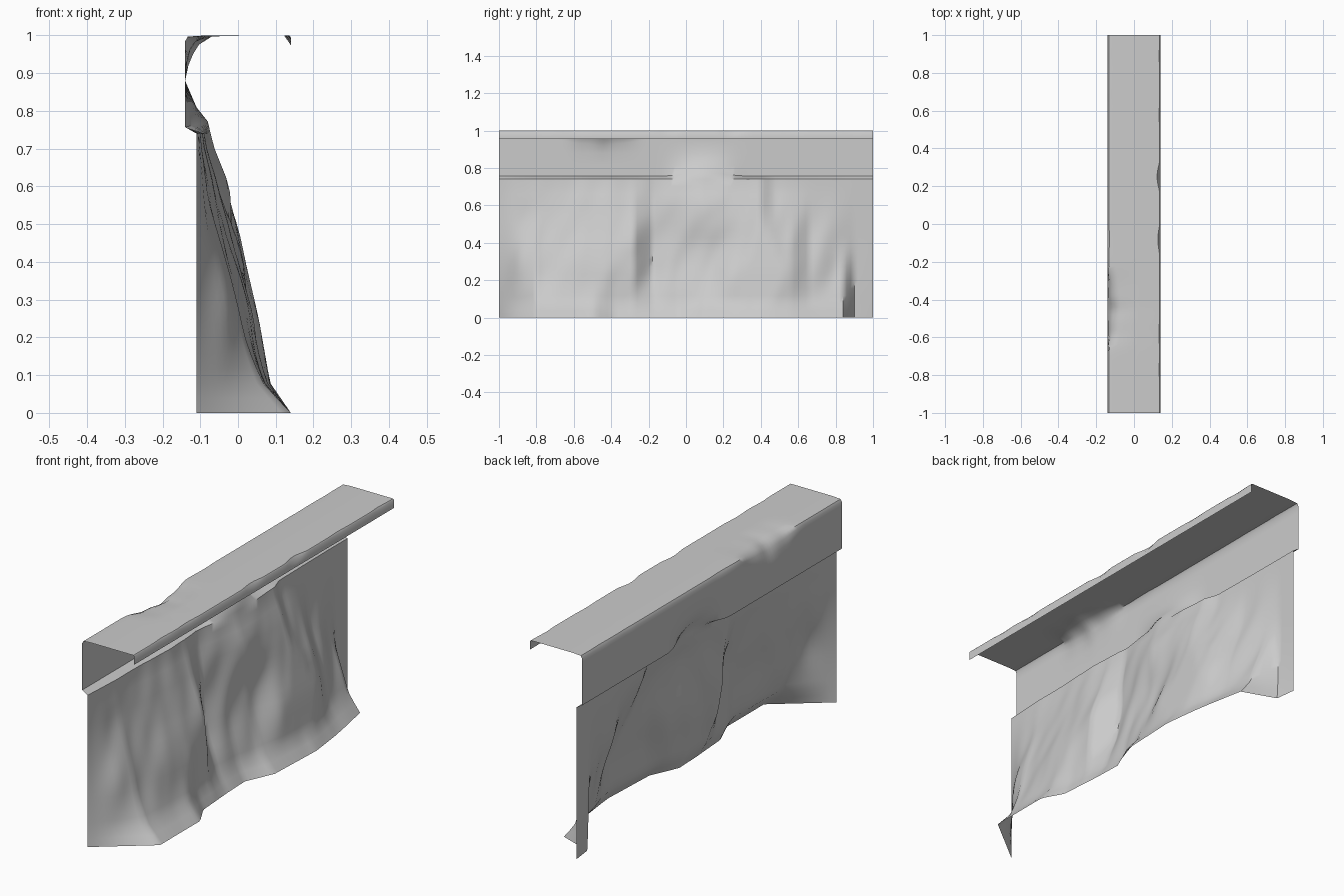
import bpy, bmesh, math
from mathutils import Vector, noise

cube = bpy.data.objects.get("Cube")
if cube:
    bpy.data.objects.remove(cube, do_unlink=True)

stone = bpy.data.materials.new("grey_stone")
stone.use_nodes = True
GREY = (0.6, 0.6, 0.6, 1)
stone.diffuse_color = GREY
stone.node_tree.nodes["Principled BSDF"].inputs["Base Color"].default_value = GREY


def interp(xs, vs, x):
    """Piecewise linear lookup."""
    for i in range(len(xs) - 1):
        if x <= xs[i + 1]:
            t = (x - xs[i]) / (xs[i + 1] - xs[i])
            return vs[i] + (vs[i + 1] - vs[i]) * max(t, 0)
    return vs[-1]


def fade(y):
    """Calm the surface at both ends."""
    return min(1, (1 - abs(y)) / 0.12)


def bump(y, centre, width):
    """Soft hump along the length."""
    t = min(1, abs(y - centre) / width)
    return 0.5 + 0.5 * math.cos(math.pi * t)


def rough(y, z, scale, seed):
    return noise.noise(Vector((y * scale, z * scale * 0.5, seed)))


def sweep(name, section, steps, angle):
    """Loft an open section, which varies along y, into a sheet."""
    bm = bmesh.new()
    rows = []
    for i in range(steps + 1):
        y = -1 + 2 * i / steps
        rows.append([bm.verts.new((x, y, z)) for x, z in section(y)])
    for a, b in zip(rows, rows[1:]):
        for j in range(len(a) - 1):
            bm.faces.new((a[j], b[j], b[j + 1], a[j + 1]))
    mesh = bpy.data.meshes.new(name)
    bm.to_mesh(mesh)
    bm.free()
    mesh.materials.append(stone)
    obj = bpy.data.objects.new(name, mesh)
    bpy.context.collection.objects.link(obj)
    bpy.ops.object.select_all(action="DESELECT")
    obj.select_set(True)
    bpy.context.view_layer.objects.active = obj
    bpy.ops.object.shade_smooth_by_angle(angle=math.radians(angle))


# Rock face: how far it swells at the foot, middle and head along its length
BACK = -0.11
ALONG = (-1, -0.8, -0.49, -0.39, -0.28, -0.18, -0.04, 0.1, 0.4, 0.47, 0.57, 0.66, 0.84, 0.9, 1)
FOOT = (0, 1, 1, 0.78, 0.75, 0.72, 0.7, 0.95, 1, 0.97, 0.92, 0.86, 0.72, 0.05, 0)
MIDDLE = (0, 0.6, 0.8, 0.85, 0.95, 0.35, 0.55, 0.75, 1, 0.95, 0.8, 0.35, 0.12, 0, 0)
HEAD = (0, 0.25, 0.4, 0.55, 0.6, 0.2, 0.6, 1, 0.85, 0.2, 0.1, 0.05, 0, 0, 0)
LEVELS = (0, 0.08, 0.25, 0.4, 0.5, 0.62, 0.72, 0.8)
REACH = (0.25, 0.195, 0.165, 0.13, 0.11, 0.08, 0.04, 0.03)


def rock_points(y):
    points = []
    spread = [interp(ALONG, r, y) for r in (FOOT, MIDDLE, HEAD)]
    for k in range(20):
        z = 0.74 * k / 19
        swell = interp((0, 0.4, 0.72), spread, z)
        folds = rough(y - 0.3 * z, z, 4, 2) * 0.2 + rough(y - 0.3 * z, z, 9, 7) * 0.1
        swell += folds * fade(y) * min(1, swell * 3) * min(1, z * 4)
        points.append((BACK + interp(LEVELS, REACH, z) * min(1, max(0, swell)), z))
    return points


# Coping: step, back panel, worn back corner, top slab and lip
def coping_points(y):
    worn = bump(y, -0.45, 0.26) * (0.85 + 0.5 * rough(y, 0, 9, 4))
    wear = max(0, rough(y, 0, 5, 1)) * fade(y)
    nick = max(0, rough(y, 0, 6, 9)) * fade(y)
    swell = bump(y, 0.1, 0.25)
    return [
        (-0.14 + 0.06 * swell, 0.757 + 0.015 * swell),
        (-0.14 + 0.03 * swell, 0.81),
        (-0.14, 0.88),
        (-0.14 + 0.01 * worn, 0.95 - 0.035 * worn),
        (-0.14 + 0.025 * worn, 0.985 - 0.04 * worn - 0.012 * wear),
        (-0.133 + 0.035 * worn + 0.01 * wear, 0.997 - 0.025 * worn),
        (-0.09 + 0.025 * worn, 1 - 0.003 * worn),
        (0.03, 1),
        (0.136 - 0.02 * nick, 1),
        (0.14, 0.995 - 0.03 * nick),
        (0.14, 0.955),
    ]


sweep("rock_wall_with_coping", lambda y: rock_points(y) + coping_points(y), 100, 50)
